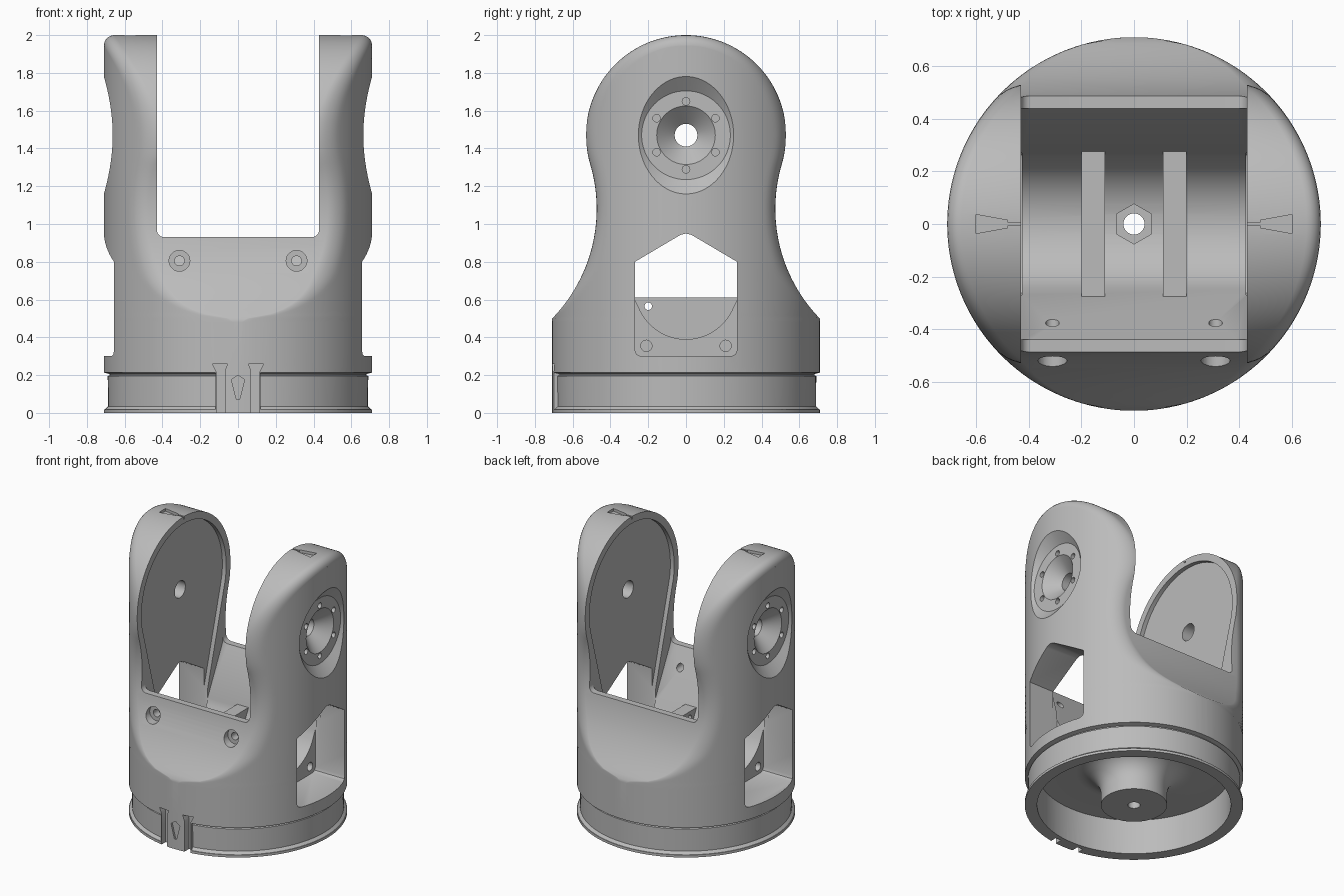
import bpy, bmesh
from math import sin, cos, asin, sqrt, pi, radians

if "Cube" in bpy.data.objects:
    bpy.data.objects.remove(bpy.data.objects["Cube"], do_unlink=True)

grey = bpy.data.materials.new("plain grey")
grey.use_nodes = True
grey.diffuse_color = (0.5, 0.5, 0.5, 1)
grey.node_tree.nodes["Principled BSDF"].inputs["Base Color"].default_value = (0.5, 0.5, 0.5, 1)

R, PIVOT, HEAD = 0.71, 1.47, 0.53


def make(name, bm):
    bmesh.ops.remove_doubles(bm, verts=bm.verts, dist=1e-5)
    bmesh.ops.recalc_face_normals(bm, faces=bm.faces)
    mesh = bpy.data.meshes.new(name)
    bm.to_mesh(mesh)
    bm.free()
    ob = bpy.data.objects.new(name, mesh)
    bpy.context.collection.objects.link(ob)
    mesh.materials.append(grey)
    return ob


def loft(bm, loops, closed=False, cap=lambda bm, row: bm.faces.new(row)):
    rows = [[bm.verts.new(p) for p in loop] for loop in loops]
    pairs = list(zip(rows, rows[1:] + rows[:1])) if closed else list(zip(rows, rows[1:]))
    n = len(rows[0])
    for a, b in pairs:
        for i in range(n):
            bm.faces.new((a[i], a[(i + 1) % n], b[(i + 1) % n], b[i]))
    if not closed:
        cap(bm, rows[0])
        cap(bm, rows[-1])


def place(axis, h, u, v):
    return [(h, u, v), (u, h, v), (u, v, h)][axis]


def prism(bm, pts, axis, a, b):
    loft(bm, [[place(axis, h, u, v) for u, v in pts] for h in (a, b)])


def circle(u, v, r, n=32, start=0.0, end=2 * pi):
    return [(u + r * cos(start + (end - start) * i / n),
             v + r * sin(start + (end - start) * i / n)) for i in range(n)]


def turned(bm, profile, axis, u, v, n=48):
    # stack of circles, profile = (radius, height along axis)
    loft(bm, [[place(axis, h, p, q) for p, q in circle(u, v, r, n)] for r, h in profile])


def cut(ob, build):
    bm = bmesh.new()
    build(bm)
    cutter = make("cutter", bm)
    cutter.hide_render = True
    mod = ob.modifiers.new("cut", "BOOLEAN")
    mod.operation, mod.solver, mod.object = "DIFFERENCE", "EXACT", cutter
    deps = bpy.context.evaluated_depsgraph_get()
    mesh = bpy.data.meshes.new_from_object(ob.evaluated_get(deps))
    ob.modifiers.clear()
    ob.data = mesh
    bpy.data.objects.remove(cutter, do_unlink=True)


# Housing: round column trimmed by a waisted side outline, with softened edges
outline = [(R * 0.9995, z, -1, 0) for z in (0, 0.25, 0.48)]
for i in range(29):
    t = -0.77 + 1.06 * i / 28
    outline.append((1.306 - 0.833 * cos(t), 1.08 + 0.833 * sin(t), -cos(t), sin(t)))
for i in range(1, 41):
    a = -0.29 + 1.83 * i / 40
    outline.append((HEAD * cos(a), PIVOT + HEAD * sin(a), -cos(a), -sin(a)))


def ring(w, z, nw, nz):
    f = 0.004 + 0.05 * min(1, max(0, (z - 0.5) / 0.25))
    edge = []
    for s in range(6):
        a = s / 5 * pi / 2
        off = f * (1 - cos(a))
        y = w + nw * off
        edge.append((sqrt(R * R - y * y) - f * (1 - sin(a)), y, z + nz * off))
    _, y_end, z_end = edge[-1]
    phi = asin(y_end / R)
    arc = [(R * cos(p), R * sin(p), z_end) for p in (phi * (2 * k / 44 - 1) for k in range(1, 44))]
    half = [(x, -y, q) for x, y, q in edge] + arc + edge[::-1]
    return half + [(-x, y, q) for x, y, q in half[::-1]]


def strip_cap(bm, row):
    h = len(row) // 2
    for part in (row[:h], row[h:]):
        for j in range(h // 2):
            quad = (part[j], part[j + 1], part[h - 2 - j], part[h - 1 - j])
            bm.faces.new(list(dict.fromkeys(quad)))
    bm.faces.new((row[0], row[h - 1], row[h], row[-1]))


bm = bmesh.new()
loft(bm, [ring(*p) for p in outline], cap=strip_cap)
body = make("fork_housing", bm)


# Gap between the arms
def gap(bm):
    c = 0.04
    floor = [(sx * 0.43 - sx * c + sx * c * cos(a), 0.93 + c - c * sin(a))
             for sx, seq in ((-1, range(7)), (1, range(6, -1, -1))) for a in (k * pi / 12 for k in seq)]
    prism(bm, floor + [(0.43, 2.2), (-0.43, 2.2)], 1, -1, 1)


# Cradle between the arms: rounded trough with sloped walls
def trough(bm):
    arc = circle(0, 0.66, 0.27, 32, pi + radians(22), 2 * pi - radians(22))
    arc.append((-arc[0][0], arc[0][1]))
    prism(bm, [(-0.44, 1.0), (-0.44, 0.93)] + arc + [(0.44, 0.93), (0.44, 1.0)], 0, -0.43, 0.43)


# Shallow tapered recess on the inner face of each arm
def arm_recesses(bm):
    tilt = asin((0.48 - 0.26) / (PIVOT - 0.66))
    pts = circle(0, PIVOT, 0.48, 56, -tilt, pi + tilt) + circle(0, 0.66, 0.26, 32, pi + tilt, 2 * pi - tilt)
    for s in (-1, 1):
        prism(bm, pts, 0, s * 0.41, s * 0.46)


# House-shaped side windows
def windows(bm):
    pts = [(-0.24, 0.3), (0.24, 0.3), (0.262, 0.31), (0.27, 0.33), (0.27, 0.8), (0.03, 0.942), (0, 0.95),
           (-0.03, 0.942), (-0.27, 0.8), (-0.27, 0.33), (-0.262, 0.31)]
    for s in (-1, 1):
        prism(bm, pts, 0, s * 0.425, s * 0.9)


# Pivot seats: flared recess, funnel and through hole
def pivot_seats(bm):
    for s in (-1, 1):
        seat = [(0.4, 0.78), (0.235, 0.65), (0.155, 0.65), (0.06, 0.56), (0.06, 0.4)]
        turned(bm, [(r, s * h) for r, h in seat], 0, 0, PIVOT, 64)


def small_holes(bm):
    for s in (-1, 1):
        for y, z in circle(0, PIVOT, 0.18, 6, pi / 6, pi / 6 + 2 * pi):
            prism(bm, circle(y, z, 0.02, 16), 0, s * 0.6, s * 0.68)
        for y in (-0.21, 0.21):
            prism(bm, circle(y, 0.355, 0.03, 20), 0, s * 0.38, s * 0.45)
        turned(bm, [(0.055, -0.8), (0.055, -0.48), (0.026, -0.48), (0.026, -0.3)], 1, s * 0.31, 0.805, 28)


# Underside cavity around a flared central boss
def cavity(bm):
    flare = [(0.375 - 0.16 * sin(a), 0.09 + 0.16 * cos(a)) for a in (k * pi / 16 for k in range(9))]
    section = flare + [(0.215, -0.1), (0.63, -0.1), (0.63, 0.25)]
    n = 96
    loft(bm, [[(r * cos(2 * pi * k / n), r * sin(2 * pi * k / n), z) for r, z in section]
              for k in range(n)], closed=True)


# Groove around the base, interrupted at the front
def groove(bm):
    section = [(0.688, 0.035), (0.69, 0.195), (0.68, 0.2), (0.68, 0.206),
               (0.72, 0.216), (0.75, 0.216), (0.75, 0.018), (0.706, 0.018)]
    n, skip = 96, 0.17
    angles = [-pi / 2 + skip + (2 * pi - 2 * skip) * k / n for k in range(n + 1)]
    loft(bm, [[(r * cos(a), r * sin(a), z) for r, z in section] for a in angles])


# Front latch slots with wider heads
def latch_slots(bm):
    for s in (-1, 1):
        pts = [(0.07, -0.1), (0.07, 0.22), (0.055, 0.26), (0.135, 0.26), (0.115, 0.22), (0.115, -0.1)]
        prism(bm, [(s * x, z) for x, z in pts], 1, -0.8, -0.655)


# Engraved pointers on the front tab and on top of the arms
def pointers(bm):
    prism(bm, [(0, 0.2), (0.035, 0.175), (0.008, 0.07), (-0.008, 0.07), (-0.035, 0.175)], 1, -0.8, -0.695)
    for s in (-1, 1):
        pts = [(0.42, -0.006), (0.48, -0.006), (0.48, -0.014), (0.6, -0.036),
               (0.6, 0.036), (0.48, 0.014), (0.48, 0.006), (0.42, 0.006)]
        prism(bm, [(s * x, y) for x, y in pts], 2, 1.98, 2.1)


# Central bolt hole with a hexagonal nut pocket
def bolt_hole(bm):
    prism(bm, circle(0, 0, 0.04, 32), 2, -0.1, 0.5)


def nut_pocket(bm):
    prism(bm, circle(0, 0, 0.076, 6, pi / 6, pi / 6 + 2 * pi), 2, 0.33, 0.5)


for step in (gap, trough, arm_recesses, windows, pivot_seats, small_holes, cavity,
             groove, latch_slots, pointers, bolt_hole, nut_pocket):
    cut(body, step)

# Cradle ribs with a cable hole
parts = [body]
for side, name in ((-1, "right_rib"), (1, "left_rib")):
    bm = bmesh.new()
    prism(bm, [(-0.278, 0.35), (0.278, 0.35), (0.278, 0.61), (-0.278, 0.61)], 0, side * 0.11, side * 0.2)
    rib = make(name, bm)
    cut(rib, lambda b: prism(b, circle(-0.2, 0.565, 0.02, 20), 0, -0.3, 0.3))
    parts.append(rib)

bpy.ops.object.select_all(action="DESELECT")
for ob in parts:
    ob.select_set(True)
bpy.context.view_layer.objects.active = body
bpy.ops.object.shade_smooth_by_angle(angle=radians(30))
